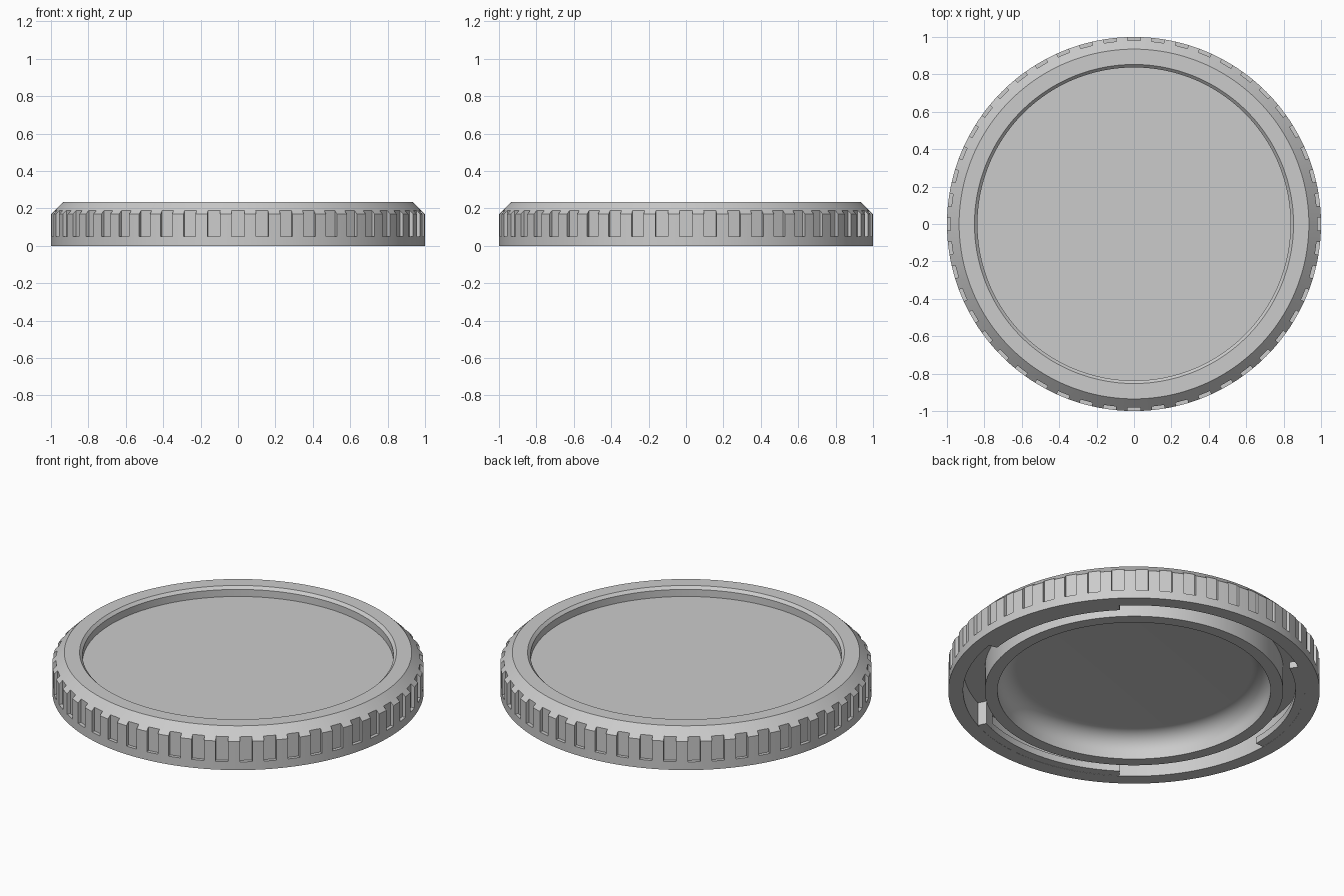
import bpy, bmesh
from math import cos, sin, pi, radians
from mathutils import Matrix, Vector

if "Cube" in bpy.data.objects:
    bpy.data.objects.remove(bpy.data.objects["Cube"], do_unlink=True)

SEGMENTS = 192
CEILING = 0.14      # underside of the cap plate
GROOVE_OUT = 0.92   # outer wall of the underside groove

grey = bpy.data.materials.new("light_grey_plastic")
grey.use_nodes = True
grey.diffuse_color = (0.6, 0.6, 0.6, 1)
grey.node_tree.nodes["Principled BSDF"].inputs["Base Color"].default_value = (0.6, 0.6, 0.6, 1)


def make_object(name, bm):
    bmesh.ops.remove_doubles(bm, verts=bm.verts, dist=1e-5)
    bmesh.ops.recalc_face_normals(bm, faces=bm.faces)
    mesh = bpy.data.meshes.new(name)
    bm.to_mesh(mesh)
    bm.free()
    mesh.materials.append(grey)
    obj = bpy.data.objects.new(name, mesh)
    bpy.context.collection.objects.link(obj)
    return obj


def activate(obj):
    bpy.ops.object.select_all(action='DESELECT')
    obj.select_set(True)
    bpy.context.view_layer.objects.active = obj


def smooth(obj):
    activate(obj)
    bpy.ops.object.shade_smooth_by_angle(angle=radians(30))


def lathe(name, profile):
    """Full turn of an open (radius, height) profile that ends on the axis."""
    bm = bmesh.new()
    verts = [bm.verts.new((r, 0, z)) for r, z in profile]
    edges = [bm.edges.new(pair) for pair in zip(verts, verts[1:])]
    bmesh.ops.spin(bm, geom=verts + edges, cent=(0, 0, 0), axis=(0, 0, 1),
                   angle=2 * pi, steps=SEGMENTS, use_merge=True)
    return make_object(name, bm)


def ring_sector(name, start, end, r_in, r_out, z_low, z_high):
    """Solid arc block between two angles in degrees."""
    bm = bmesh.new()
    corners = [(r_in, z_low), (r_out, z_low), (r_out, z_high), (r_in, z_high)]
    a = radians(start)
    face = bm.faces.new([bm.verts.new((r * cos(a), r * sin(a), z)) for r, z in corners])
    cap = face.copy()
    geom = [face] + list(face.edges) + list(face.verts)
    bmesh.ops.spin(bm, geom=geom, cent=(0, 0, 0), axis=(0, 0, 1),
                   angle=radians(end - start), steps=max(2, int((end - start) / 2)))
    obj = make_object(name, bm)
    smooth(obj)
    return obj


# Cap body: domed underside, inner ring, groove, chamfered rim, recessed top
fillet = [(0.635 + 0.1 * sin(t), 0.04 + 0.1 * cos(t))
          for t in (i * pi / 20 for i in range(11))]
profile = [(0, CEILING)] + fillet + [
    (0.735, 0), (0.803, 0), (0.803, CEILING), (GROOVE_OUT, CEILING), (GROOVE_OUT, 0),
    (1, 0), (1, 0.17), (0.935, 0.233), (0.853, 0.233), (0.837, 0.217),
    (0.837, 0.175), (0, 0.175)]
body = lathe("cap_body", profile)

# Grip notches cut around the outer edge
bm = bmesh.new()
for i in range(48):
    placement = (Matrix.Rotation(i * 2 * pi / 48, 4, 'Z')
                 @ Matrix.Translation(Vector((1.01, 0, 0.174)))
                 @ Matrix.Diagonal((0.06, 0.067, 0.25, 1)))
    bmesh.ops.create_cube(bm, size=1, matrix=placement)
cutter = make_object("grip_notch_cutter", bm)
cutter.hide_render = True
cut = body.modifiers.new("grip_notches", 'BOOLEAN')
cut.operation = 'DIFFERENCE'
cut.solver = 'EXACT'
cut.object = cutter
activate(body)
bpy.ops.object.modifier_apply(modifier=cut.name)
bpy.data.objects.remove(cutter, do_unlink=True)
smooth(body)

# Bayonet lugs projecting into the groove, plus one stop block
for i, (start, end) in enumerate([(-8, 45), (-125, -64), (124, 181)]):
    ring_sector(f"bayonet_lug_{i + 1}", start, end, 0.87, GROOVE_OUT + 0.004, 0.001, 0.04)
ring_sector("bayonet_stop", -69, -64, 0.87, GROOVE_OUT + 0.004, 0.002, CEILING + 0.004)
